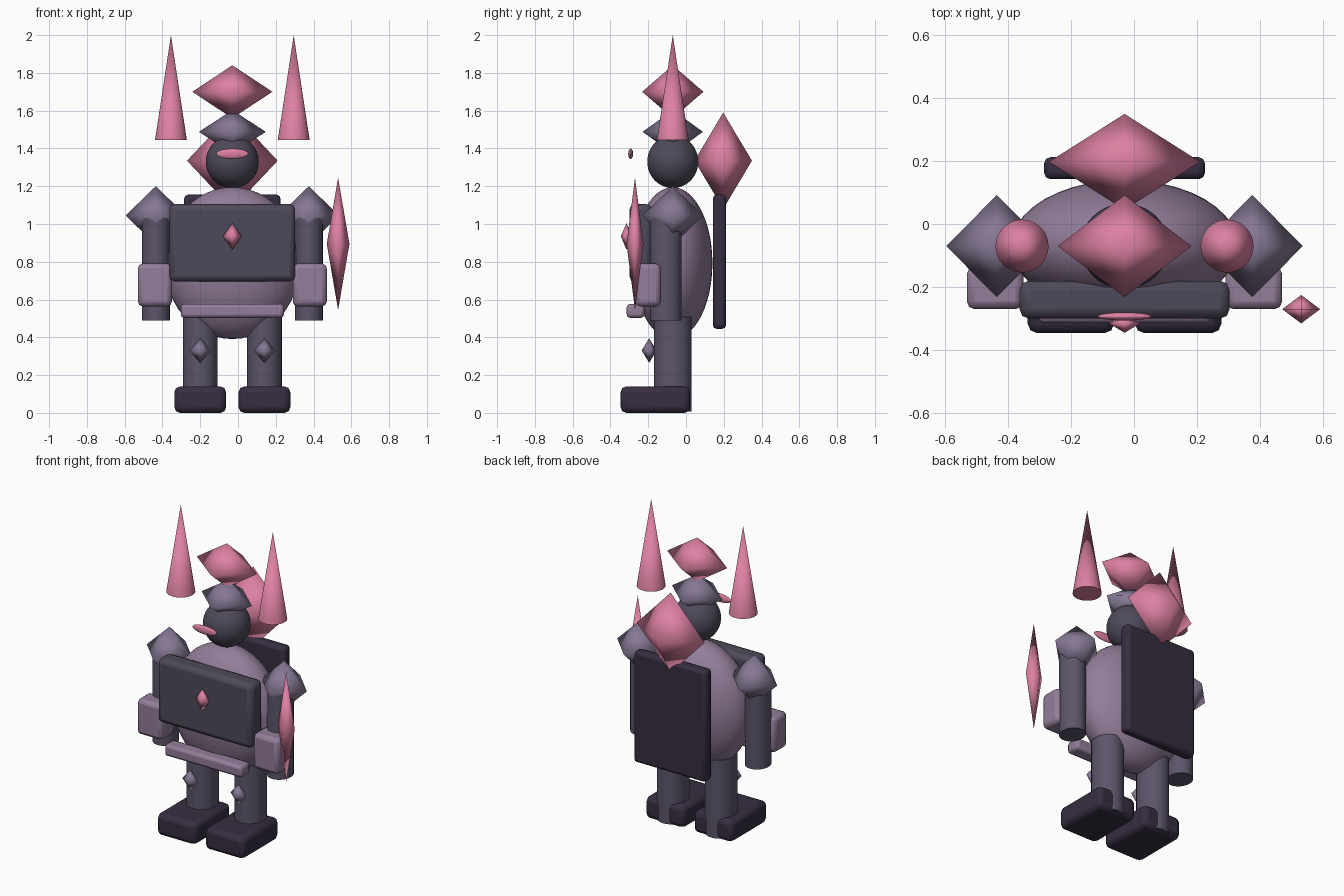
import bpy, bmesh, math
from mathutils import Vector

cube = bpy.data.objects.get("Cube")
if cube:
    bpy.data.objects.remove(cube, do_unlink=True)

MID = -0.03     # x of the figure's symmetry plane
SPINE = -0.07   # y of the figure's main axis


def material(name, rgb):
    m = bpy.data.materials.new(name)
    m.use_nodes = True
    m.diffuse_color = (*rgb, 1)
    m.node_tree.nodes["Principled BSDF"].inputs["Base Color"].default_value = (*rgb, 1)
    return m


PINK = material("rose pink", (0.73, 0.22, 0.37))
MAUVE = material("light mauve", (0.29, 0.205, 0.32))
LILAC = material("grey lilac", (0.24, 0.19, 0.30))
SLATE = material("slate purple", (0.107, 0.090, 0.145))
CHARCOAL = material("charcoal purple", (0.076, 0.067, 0.10))
DARK = material("dark plum", (0.038, 0.027, 0.053))


def finish(name, bm, mat, centre, size, angle=None):
    """Scale unit geometry to its half sizes, place it and shade it."""
    bmesh.ops.scale(bm, vec=size, verts=bm.verts)
    bmesh.ops.recalc_face_normals(bm, faces=bm.faces)
    for f in bm.faces:
        f.smooth = True
    mesh = bpy.data.meshes.new(name)
    bm.to_mesh(mesh)
    bm.free()
    mesh.materials.append(mat)
    ob = bpy.data.objects.new(name, mesh)
    ob.location = centre
    bpy.context.collection.objects.link(ob)
    if angle:
        bpy.ops.object.select_all(action='DESELECT')
        ob.select_set(True)
        bpy.context.view_layer.objects.active = ob
        bpy.ops.object.shade_smooth_by_angle(angle=math.radians(angle))
    return ob


def gem(name, mat, centre, size):
    """Eight-sided diamond with soft shading."""
    bm = bmesh.new()
    for axis in range(3):
        for sign in (-1, 1):
            p = Vector((0, 0, 0))
            p[axis] = sign
            bm.verts.new(p)
    bmesh.ops.convex_hull(bm, input=bm.verts)
    return finish(name, bm, mat, centre, size)


def ball(name, mat, centre, size):
    bm = bmesh.new()
    bmesh.ops.create_uvsphere(bm, u_segments=40, v_segments=24, radius=1)
    return finish(name, bm, mat, centre, size)


def tube(name, mat, centre, size, top=1.0):
    """Upright cylinder, or a cone when top is zero."""
    bm = bmesh.new()
    bmesh.ops.create_cone(bm, cap_ends=True, segments=32, radius1=1, radius2=top, depth=2)
    return finish(name, bm, mat, centre, size, 45)


def block(name, mat, centre, size, bevel=0.03):
    """Box with rounded edges."""
    bm = bmesh.new()
    bmesh.ops.create_cube(bm, size=2)
    ob = finish(name, bm, mat, centre, size, 40)
    mod = ob.modifiers.new("rounded edges", 'BEVEL')
    mod.width = bevel
    mod.segments = 2
    return ob


# Torso, chest plate and belt
ball("torso", MAUVE, (MID, SPINE, 0.793), (0.36, 0.21, 0.402))
block("chest_plate", CHARCOAL, (MID, -0.24, 0.9), (0.333, 0.06, 0.205))
gem("chest_gem", PINK, (MID, -0.315, 0.935), (0.05, 0.03, 0.07))
block("belt", MAUVE, (MID, -0.267, 0.54), (0.273, 0.047, 0.037), 0.018)

# Head, helmet and crown
ball("head", CHARCOAL, (MID, SPINE, 1.33), (0.14, 0.135, 0.14))
ball("visor", PINK, (MID, -0.293, 1.372), (0.085, 0.013, 0.027))
gem("helmet", LILAC, (MID, SPINE, 1.488), (0.177, 0.16, 0.115))
gem("crown_gem", PINK, (MID, SPINE, 1.7), (0.212, 0.162, 0.14))

# Back panel and the large gem above it
block("back_panel", DARK, (MID, 0.177, 0.8), (0.255, 0.035, 0.355), 0.02)
gem("back_gem", PINK, (MID, 0.197, 1.335), (0.24, 0.152, 0.255))

# Paired parts, left is +x
for side, s in (("left", 1), ("right", -1)):
    arm_x = MID + s * 0.405
    leg_x = MID + s * 0.17
    gem(side + "_shoulder", LILAC, (arm_x, SPINE, 1.045), (0.16, 0.162, 0.155))
    tube(side + "_arm", SLATE, (arm_x, -0.107, 0.77), (0.074, 0.083, 0.28))
    block(side + "_gauntlet", MAUVE, (MID + s * 0.41, -0.202, 0.677), (0.09, 0.068, 0.113), 0.025)
    tube(side + "_leg", SLATE, (leg_x, SPINE, 0.258), (0.092, 0.1, 0.25))
    gem(side + "_knee", LILAC, (leg_x, -0.195, 0.33), (0.057, 0.04, 0.065))
    block(side + "_foot", DARK, (leg_x, -0.162, 0.07), (0.137, 0.184, 0.07))
    tube(side + "_spire", PINK, (MID + s * 0.325, SPINE, 1.723), (0.084, 0.084, 0.277), 0.0)

# Floating blade beside the left hand
gem("blade", PINK, (0.53, -0.27, 0.895), (0.06, 0.045, 0.35))
